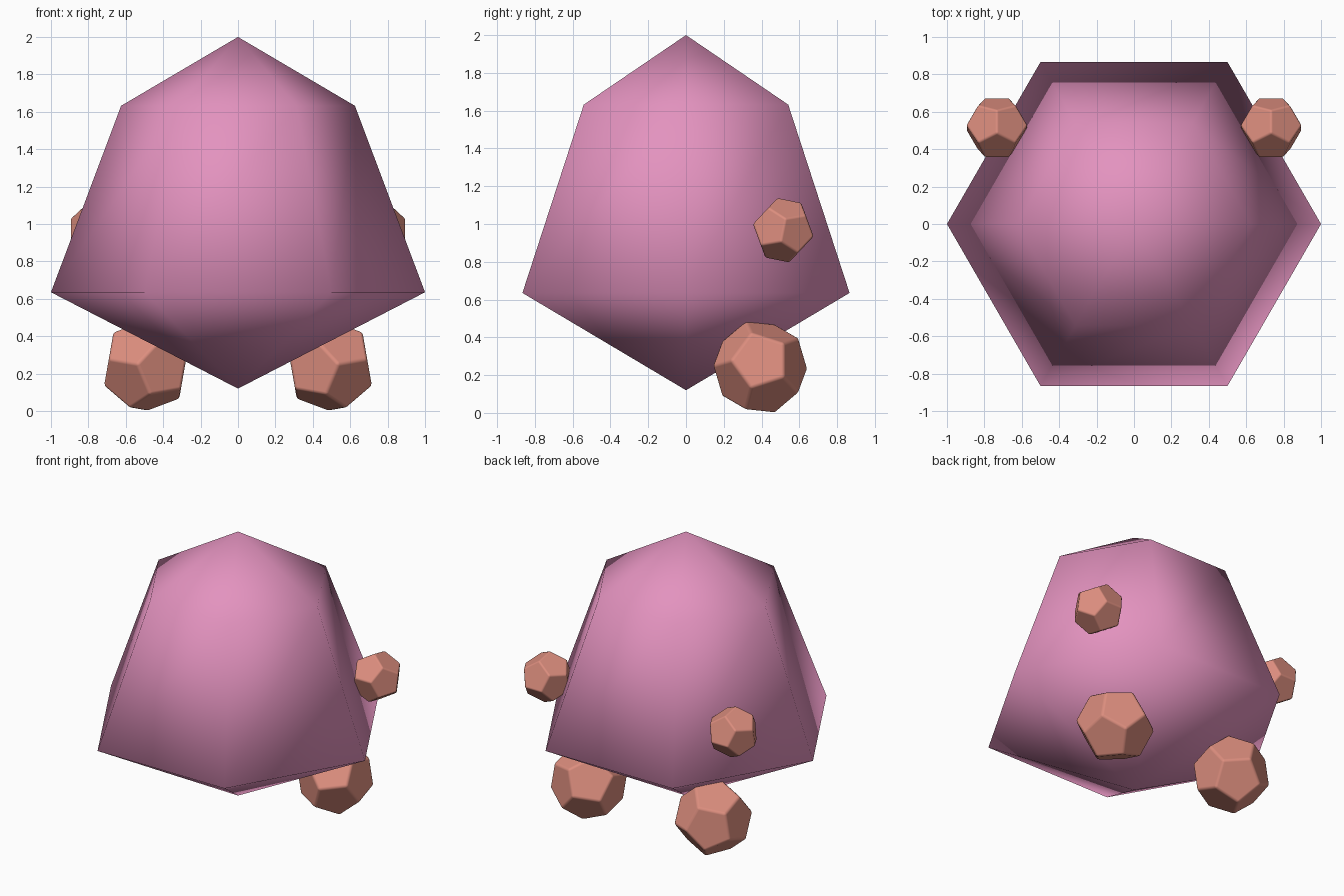
import bpy, bmesh, math
from mathutils import Matrix, Vector

cube = bpy.data.objects.get("Cube")
if cube:
    bpy.data.objects.remove(cube, do_unlink=True)


def material(name, rgb):
    mat = bpy.data.materials.new(name)
    mat.use_nodes = True
    mat.diffuse_color = (*rgb, 1)
    mat.node_tree.nodes["Principled BSDF"].inputs["Base Color"].default_value = (*rgb, 1)
    return mat


def add_object(name, bm, mat):
    bmesh.ops.recalc_face_normals(bm, faces=bm.faces)
    for face in bm.faces:
        face.smooth = True
    mesh = bpy.data.meshes.new(name)
    bm.to_mesh(mesh)
    bm.free()
    mesh.materials.append(mat)
    obj = bpy.data.objects.new(name, mesh)
    bpy.context.collection.objects.link(obj)
    return obj


pink = material("pink", (0.77, 0.29, 0.52))
salmon = material("salmon", (0.72, 0.27, 0.21))

# Body: two six-sided rings closed by a point at each end, smooth shaded
SIDES = 6
bm = bmesh.new()
rings = []
for radius, z in ((1.0, 0.635), (0.625, 1.632)):
    rings.append([bm.verts.new((radius * math.cos(i * math.tau / SIDES),
                                radius * math.sin(i * math.tau / SIDES), z))
                  for i in range(SIDES)])
low, high = rings
bottom = bm.verts.new((0, 0, 0.12))
top = bm.verts.new((0, 0, 2))
for i in range(SIDES):
    j = (i + 1) % SIDES
    bm.faces.new((bottom, low[j], low[i]))
    bm.faces.new((low[i], low[j], high[j], high[i]))
    bm.faces.new((high[i], high[j], top))
add_object("body", bm, pink)

# Corner points of a regular twelve-sided solid
PHI = (1 + math.sqrt(5)) / 2
signs = (-1, 1)
corners = [Vector((a, b, c)) for a in signs for b in signs for c in signs]
for a in signs:
    for b in signs:
        p, q = a / PHI, b * PHI
        corners += [Vector((0, p, q)), Vector((p, q, 0)), Vector((q, 0, p))]


def limb(name, side, centre, scale, rotation):
    """Twelve-sided limb with softened edges, mirrored by side."""
    bm = bmesh.new()
    for corner in corners:
        point = Vector(centre) + rotation @ corner * scale
        point.x *= side
        bm.verts.new(point)
    bmesh.ops.convex_hull(bm, input=bm.verts[:])
    bmesh.ops.dissolve_limit(bm, angle_limit=math.radians(5),
                             verts=bm.verts[:], edges=bm.edges[:])
    obj = add_object(name, bm, salmon)
    bevel = obj.modifiers.new("soft_edges", "BEVEL")
    bevel.width = scale * 0.1
    bevel.segments = 2
    bevel.harden_normals = True


# Hands and feet on both sides
hand_turn = Matrix.Rotation(-0.2, 3, "X")
foot_turn = Matrix.Rotation(math.radians(-10), 3, "Y") @ Matrix.Rotation(math.atan(1 / PHI), 3, "Z")
for label, side in (("left", 1), ("right", -1)):
    limb(label + "_hand", side, (0.733, 0.515, 0.967), 0.101, hand_turn)
    limb(label + "_foot", side, (0.49, 0.393, 0.243), 0.148, foot_turn)
